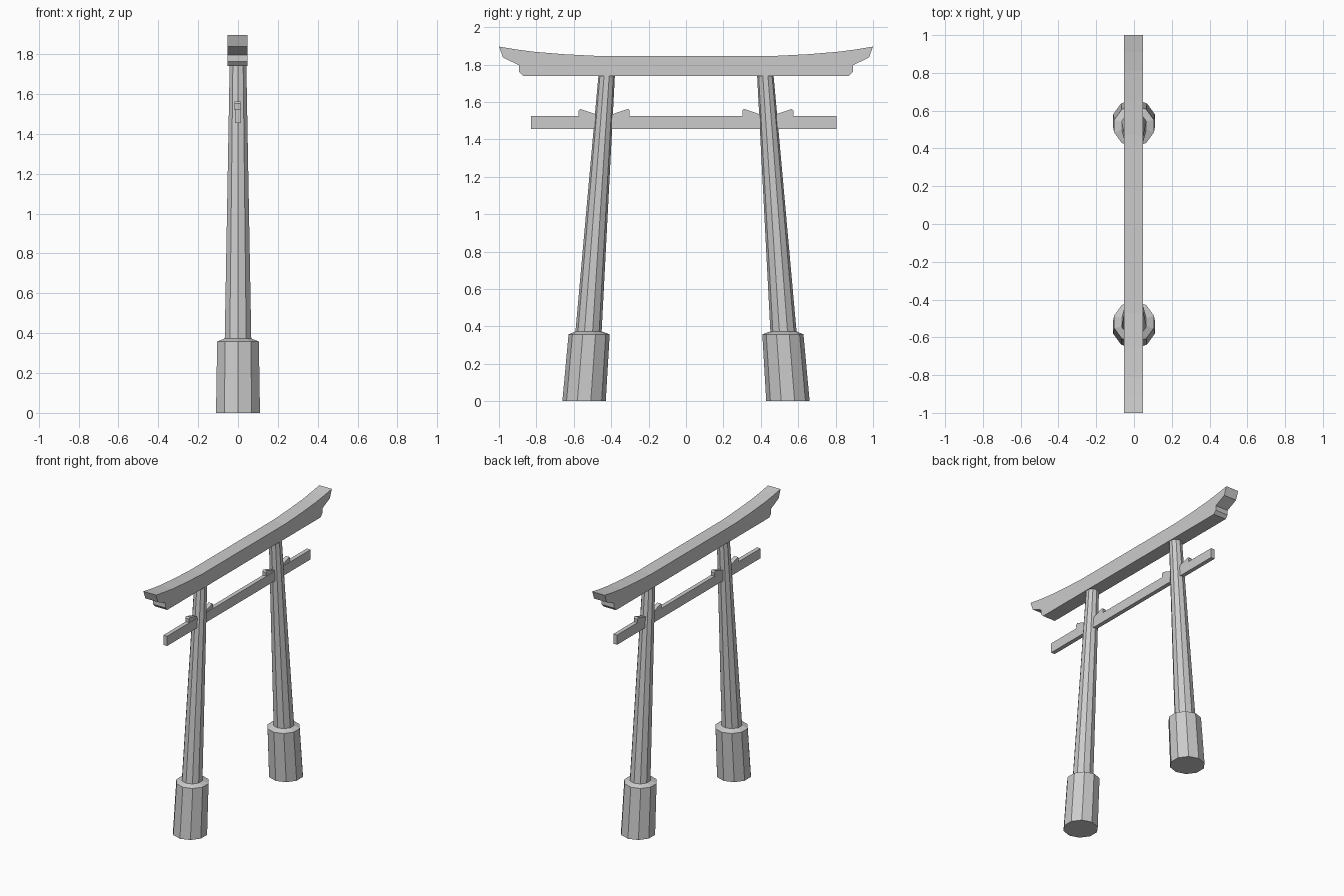
import bpy
import bmesh
from math import cos, sin, pi

if "Cube" in bpy.data.objects:
    bpy.data.objects.remove(bpy.data.objects["Cube"])

SIDES = 10


def make_object(name, bm):
    bmesh.ops.recalc_face_normals(bm, faces=bm.faces[:])
    mesh = bpy.data.meshes.new(name)
    bm.to_mesh(mesh)
    bm.free()
    obj = bpy.data.objects.new(name, mesh)
    bpy.context.collection.objects.link(obj)
    return obj


def leaning_column(name, rings):
    """Loft level ten-sided rings given as (centre y, z, radius)."""
    bm = bmesh.new()
    loops = [[bm.verts.new((r * sin(2 * pi * i / SIDES),
                            y + r * cos(2 * pi * i / SIDES), z))
              for i in range(SIDES)] for y, z, r in rings]
    for low, high in zip(loops, loops[1:]):
        for i in range(SIDES):
            j = (i + 1) % SIDES
            bm.faces.new((low[i], low[j], high[j], high[i]))
    bm.faces.new(loops[0])
    bm.faces.new(loops[-1])
    return make_object(name, bm)


def extruded_profile(name, points, x0, x1):
    """Extrude a (y, z) outline along x."""
    bm = bmesh.new()
    face = bm.faces.new([bm.verts.new((x0, y, z)) for y, z in points])
    new = bmesh.ops.extrude_face_region(bm, geom=[face])["geom"]
    verts = [v for v in new if isinstance(v, bmesh.types.BMVert)]
    bmesh.ops.translate(bm, verts=verts, vec=(x1 - x0, 0, 0))
    return make_object(name, bm)


# Curved top beam with stepped ends
half = [(0.47, 1.846), (0.65, 1.855), (0.81, 1.868), (0.91, 1.881), (1.0, 1.896),
        (0.978, 1.837), (0.892, 1.796), (0.892, 1.762), (0.872, 1.74)]
outline = half + [(-y, z) for y, z in reversed(half)]
extruded_profile("top_beam", outline, -0.053, 0.047)

# Lower tie beam through both posts
extruded_profile("tie_beam", [(-0.828, 1.455), (0.805, 1.455),
                              (0.805, 1.525), (-0.828, 1.525)], -0.015, 0.015)

for side, label in ((-1, "left"), (1, "right")):
    # Tapered post leaning inward, with its thick footing
    leaning_column(label + "_post", [(side * 0.545, 0.0, 0.116),
                                     (side * 0.518, 0.358, 0.110),
                                     (side * 0.521, 0.373, 0.070),
                                     (side * 0.424, 1.745, 0.044)])
    # Wedges on the tie beam, either side of the post
    for d, place in ((-1, "inner"), (1, "outer")):
        points = [(0.02, 1.52), (0.135, 1.52), (0.137, 1.553), (0.128, 1.563), (0.02, 1.526)]
        extruded_profile(f"{label}_{place}_wedge",
                         [(side * (0.438 + d * y), z) for y, z in points],
                         -0.017, 0.013)
